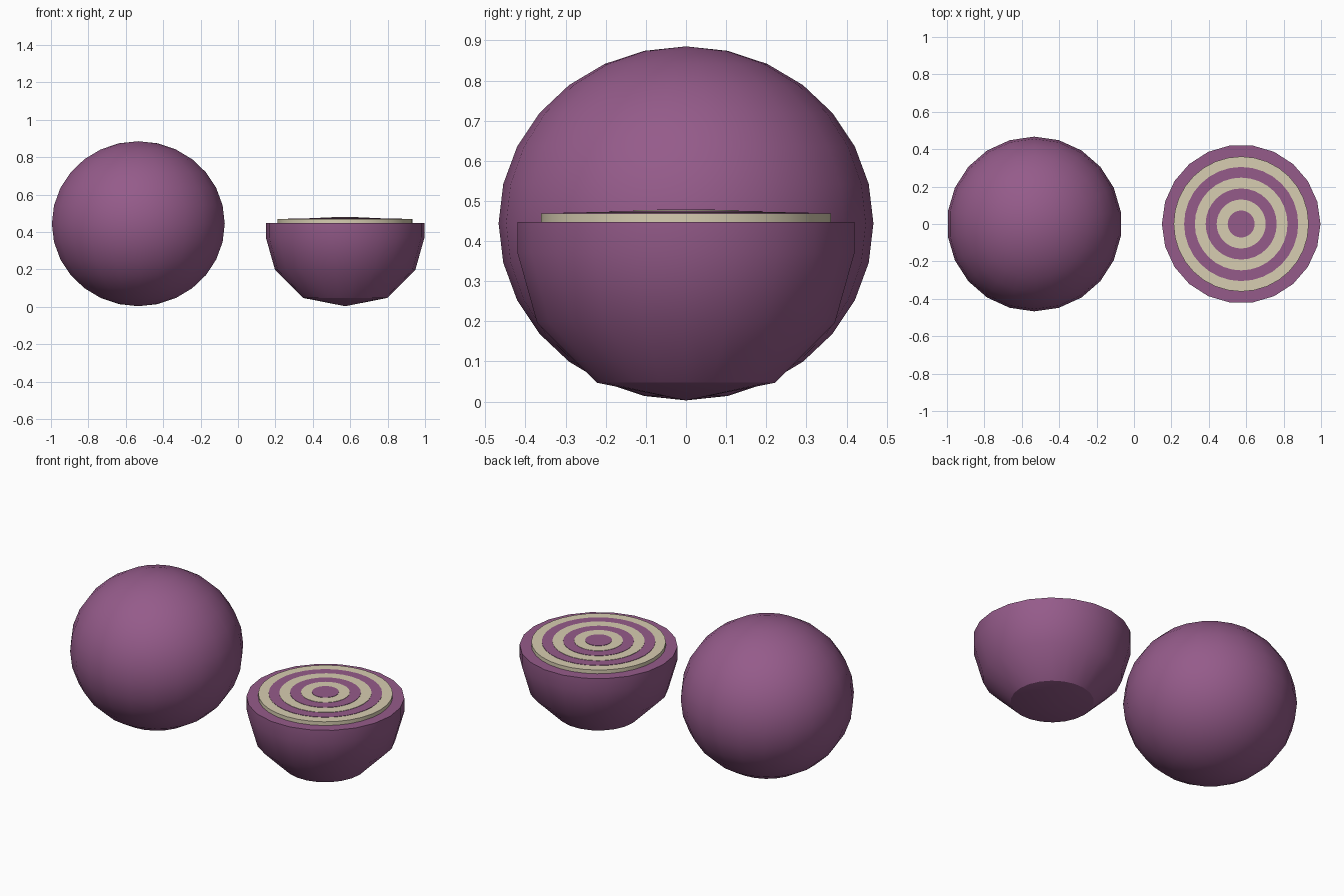
import bpy, bmesh, math

if "Cube" in bpy.data.objects:
    bpy.data.objects.remove(bpy.data.objects["Cube"])

def material(name, rgb):
    m = bpy.data.materials.new(name)
    m.diffuse_color = (*rgb, 1)
    m.use_nodes = True
    m.node_tree.nodes["Principled BSDF"].inputs["Base Color"].default_value = m.diffuse_color
    return m

purple = material("onion purple", (0.30, 0.105, 0.255))
cream = material("onion cream", (0.68, 0.61, 0.44))

def finish(ob, name, mat, angle=30):
    ob.name = name
    ob.data.materials.append(mat)
    bpy.ops.object.select_all(action='DESELECT')
    ob.select_set(True)
    bpy.context.view_layer.objects.active = ob
    bpy.ops.object.shade_smooth_by_angle(angle=math.radians(angle))

def lathe(name, profile, x, mat, n):
    """Revolve (radius, z) points, top to bottom; caps any open end."""
    bm = bmesh.new()
    rings = []
    for r, z in profile:
        if r == 0:
            rings.append([bm.verts.new((0, 0, z))] * n)
        else:
            rings.append([bm.verts.new((r * math.cos(2 * math.pi * i / n),
                                        r * math.sin(2 * math.pi * i / n), z)) for i in range(n)])
    for a, b in zip(rings, rings[1:]):
        for i in range(n):
            j = (i + 1) % n
            quad = [a[i], b[i], b[j], a[j]]
            bm.faces.new(list(dict.fromkeys(quad)))
    for ring in (rings[0], rings[-1]):
        if len(set(ring)) > 1:
            bm.faces.new(ring)
    bmesh.ops.recalc_face_normals(bm, faces=bm.faces)
    me = bpy.data.meshes.new(name)
    bm.to_mesh(me)
    bm.free()
    ob = bpy.data.objects.new(name, me)
    ob.location.x = x
    bpy.context.collection.objects.link(ob)
    finish(ob, name, mat)

# Whole onion, slightly squashed
bpy.ops.mesh.primitive_uv_sphere_add(segments=22, ring_count=14, radius=1,
                                     location=(-0.533, 0, 0.444))
whole = bpy.context.object
whole.scale = (0.467, 0.467, 0.441)
bpy.ops.object.transform_apply(location=False, rotation=False, scale=True)
finish(whole, "whole_onion", purple)

# Cut onion half
HX = 0.573
lathe("half_onion", [(0.424, 0.447), (0.424, 0.37), (0.375, 0.197),
                     (0.224, 0.047), (0, 0.003)], HX, purple, 22)

# Layer rings: discs stacked, each a hair higher than the wider one below
z = 0.445
for i, r in enumerate((0.361, 0.305, 0.248, 0.19, 0.131, 0.072)):
    top = 0.469 + 0.002 * i
    lathe(f"layer_disc_{i + 1}", [(r, top), (r, z)], HX, purple if i % 2 else cream, 32)
    z = top - 0.001
